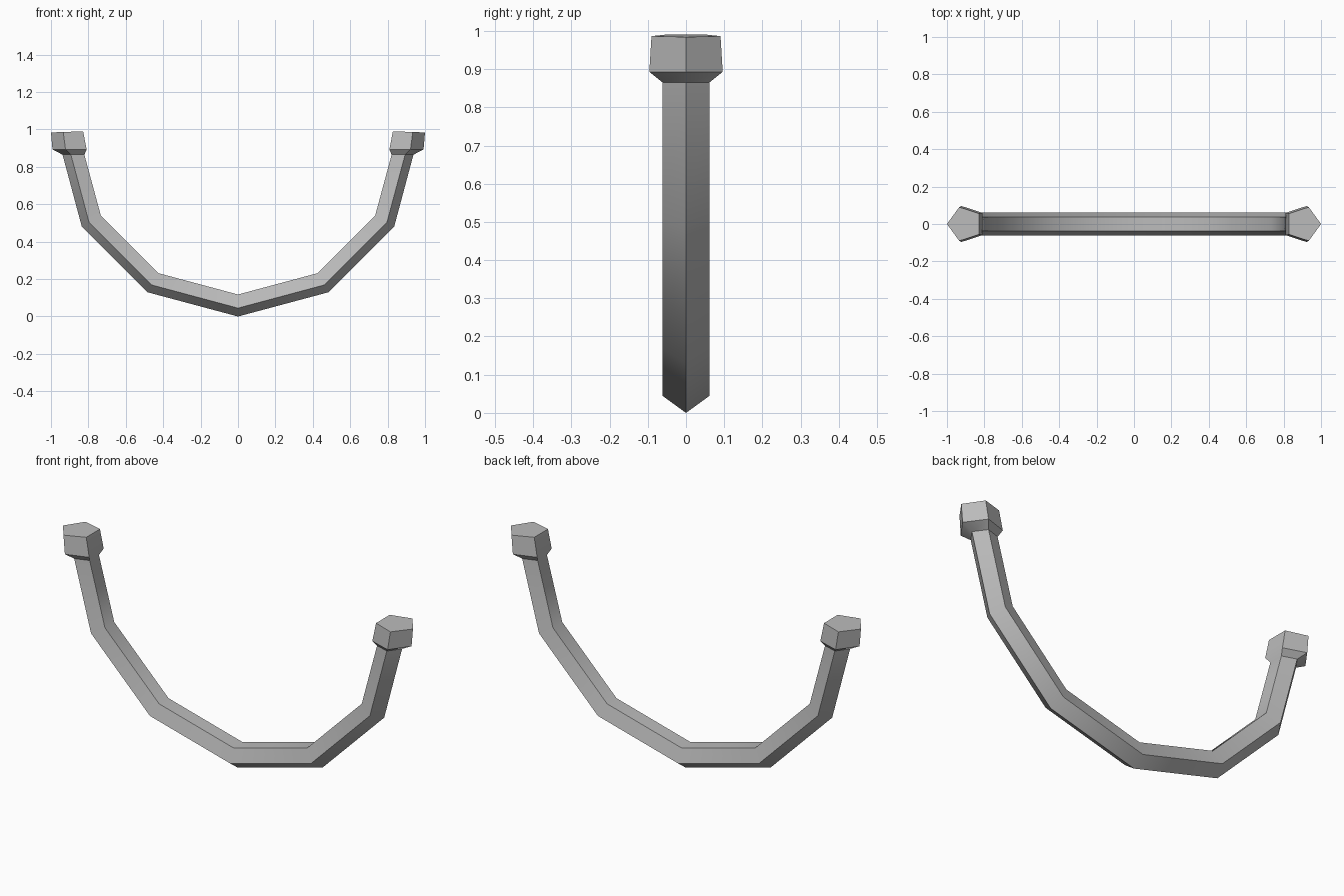
import bpy, bmesh
from math import sin, cos, pi, radians

cube = bpy.data.objects.get("Cube")
if cube:
    bpy.data.objects.remove(cube)

grey = bpy.data.materials.new("plain grey")
grey.use_nodes = True
colour = (0.5, 0.5, 0.5, 1)
grey.diffuse_color = colour
grey.node_tree.nodes["Principled BSDF"].inputs["Base Color"].default_value = colour

CENTRE_Z = 0.965    # centre of the arc
ARC = 0.9           # arc radius to the middle of the bar
BAR = 0.065         # radius of the pentagonal section


def bar_ring(angle):
    """Pentagon with its point facing away from the arc centre."""
    ring = []
    for i in range(5):
        a = i * 2 * pi / 5
        r = ARC + BAR * cos(a)
        ring.append((r * sin(angle), BAR * sin(a), CENTRE_Z - r * cos(angle)))
    return ring


def cap_ring(radius, tip_x, tip_z, inner_z):
    """Nearly level pentagon with its point facing outward."""
    ring = []
    for i in range(5):
        a = i * 2 * pi / 5
        t = (1 - cos(a)) / 1.81
        ring.append((tip_x - radius * (1 - cos(a)), radius * sin(a),
                     tip_z + (inner_z - tip_z) * t))
    return ring


# Right half: bar bends, neck, widest part of the end cap, cap top
half = [bar_ring(radians(a)) for a in (30, 60)]
half += [cap_ring(0.0645, 0.938, 0.865, 0.865),
         cap_ring(0.101, 0.992, 0.893, 0.893),
         cap_ring(0.095, 1.0, 0.984, 0.99)]
mirrored = [[(-x, y, z) for x, y, z in ring] for ring in reversed(half)]
rings = mirrored + [bar_ring(0)] + half

# Skin the rings into one closed bar
bm = bmesh.new()
loops = [[bm.verts.new(p) for p in ring] for ring in rings]
for a, b in zip(loops, loops[1:]):
    for i in range(5):
        j = (i + 1) % 5
        bm.faces.new((a[i], a[j], b[j], b[i]))
bm.faces.new(loops[0])
bm.faces.new(loops[-1])
bmesh.ops.recalc_face_normals(bm, faces=bm.faces[:])

mesh = bpy.data.meshes.new("curved_handle")
bm.to_mesh(mesh)
bm.free()
mesh.materials.append(grey)
handle = bpy.data.objects.new("curved_handle", mesh)
bpy.context.collection.objects.link(handle)

# Smooth along the bends, sharp across the section
bpy.ops.object.select_all(action='DESELECT')
handle.select_set(True)
bpy.context.view_layer.objects.active = handle
bpy.ops.object.shade_smooth_by_angle(angle=radians(40))
